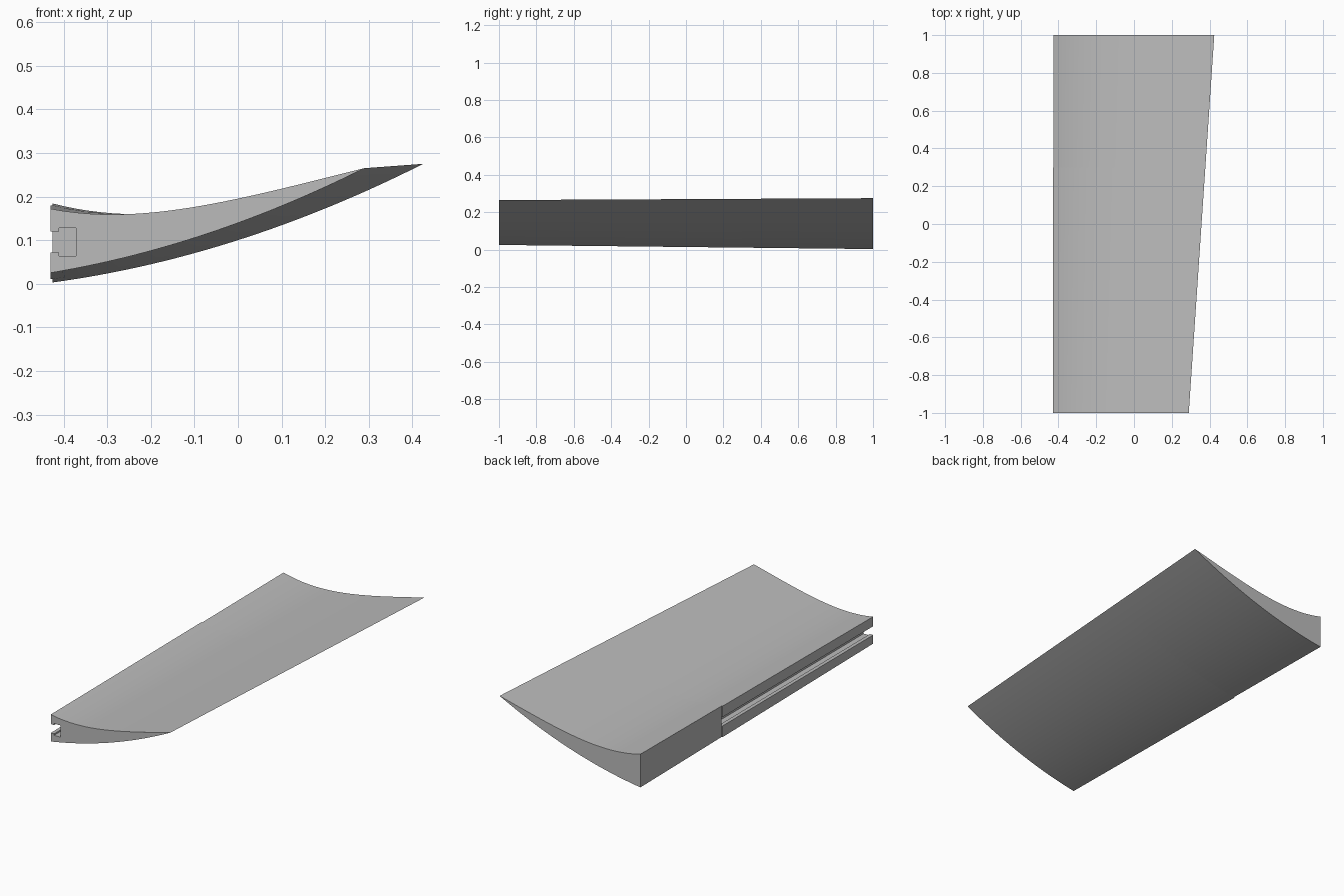
import bpy
import bmesh
import math
from mathutils import Vector
from mathutils.geometry import interpolate_bezier

cube = bpy.data.objects.get("Cube")
if cube:
    bpy.data.objects.remove(cube, do_unlink=True)

STEPS = 28
STEP_Y = 0.3          # where the slotted root edge ends

grey = bpy.data.materials.new("plain grey")
grey.use_nodes = True
colour = (0.5, 0.5, 0.5, 1)
grey.diffuse_color = colour
grey.node_tree.nodes["Principled BSDF"].inputs["Base Color"].default_value = colour


def section(root_top, handle_a, handle_b, tip, root_z, sag):
    """Closed blade section: top from root to tip, then the bowed underside back."""
    top = [p.to_2d() for p in interpolate_bezier(
        *[Vector((x, z, 0)) for x, z in (root_top, handle_a, handle_b, tip)], STEPS)]
    start, end = Vector((root_top[0], root_z)), Vector(tip)
    under = []
    for i in range(STEPS - 2, -1, -1):
        t = i / (STEPS - 1)
        p = start.lerp(end, t)
        p.y -= 4 * sag * t * (1 - t)
        under.append(p)
    return top + under


narrow = section((-0.43, 0.172), (-0.22, 0.131), (0.0, 0.193), (0.29, 0.265), 0.025, 0.03)
wide = section((-0.425, 0.184), (-0.18, 0.12), (0.08, 0.19), (0.425, 0.275), 0.003, 0.039)

# T-shaped slot, traced from its lower lip to its upper lip
SLOT = [(-0.43, 0.072), (-0.41, 0.072), (-0.41, 0.064), (-0.372, 0.064),
        (-0.372, 0.128), (-0.41, 0.128), (-0.41, 0.12), (-0.43, 0.12)]


def station(y, root_x, slot):
    """Blend the two end sections at y and set the root edge position."""
    t = (y + 1) / 2
    pts = [a.lerp(b, t) for a, b in zip(narrow, wide)]
    pts[0].x = pts[-1].x = root_x
    pts += [Vector(p) for p in slot]
    return [(p.x, y, p.y) for p in pts]


def loft(bm, first, last):
    """Join two matching sections into a closed solid."""
    a = [bm.verts.new(p) for p in first]
    b = [bm.verts.new(p) for p in last]
    for i in range(len(a)):
        j = (i + 1) % len(a)
        bm.faces.new((a[i], a[j], b[j], b[i]))
    bm.faces.new(a)
    bm.faces.new(b[::-1])


# Blade: slotted front length and solid rear length
bm = bmesh.new()
loft(bm, station(-1, -0.43, SLOT), station(STEP_Y, -0.43, SLOT))
loft(bm, station(STEP_Y, -0.425, []), station(1, -0.425, []))
bmesh.ops.recalc_face_normals(bm, faces=bm.faces)
mesh = bpy.data.meshes.new("curved_blade")
bm.to_mesh(mesh)
bm.free()
mesh.materials.append(grey)
blade = bpy.data.objects.new("curved_blade", mesh)
bpy.context.collection.objects.link(blade)

bpy.ops.object.select_all(action="DESELECT")
blade.select_set(True)
bpy.context.view_layer.objects.active = blade
bpy.ops.object.shade_smooth_by_angle(angle=math.radians(12))
